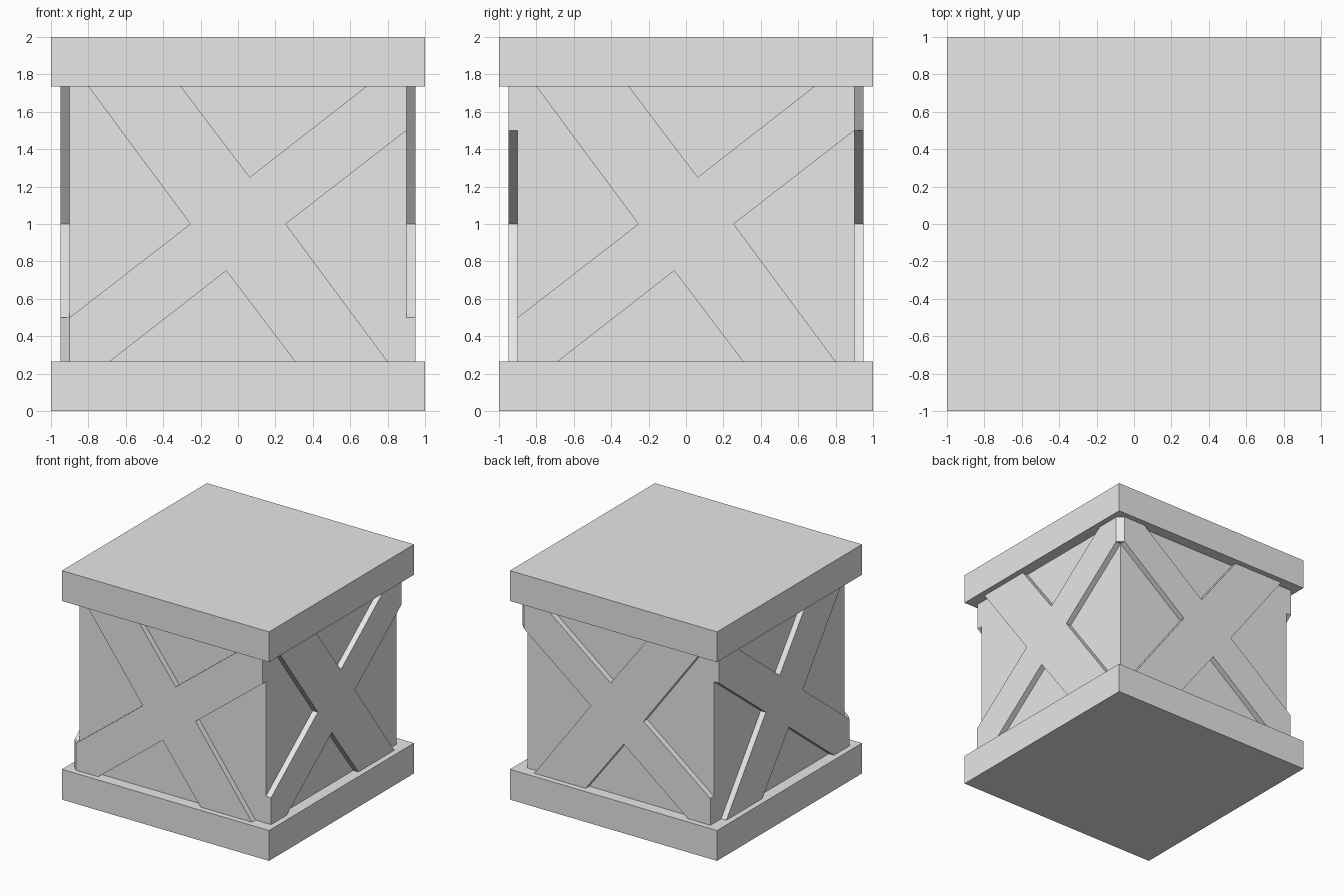
import bpy
import bmesh
from mathutils import Matrix, Vector

old = bpy.data.objects.get("Cube")
if old:
    bpy.data.objects.remove(old, do_unlink=True)

CORE, FACE = 0.9, 0.95        # core half width, outer face of the braces
LOW, HIGH = 0.265, 1.735      # gap between the two slabs

grey = bpy.data.materials.new("plain grey")
grey.use_nodes = True
grey.diffuse_color = (0.8, 0.8, 0.8, 1)
grey.node_tree.nodes["Principled BSDF"].inputs["Base Color"].default_value = (0.8, 0.8, 0.8, 1)


def add_object(name, bm):
    bmesh.ops.recalc_face_normals(bm, faces=bm.faces)
    mesh = bpy.data.meshes.new(name)
    bm.to_mesh(mesh)
    bm.free()
    mesh.materials.append(grey)
    obj = bpy.data.objects.new(name, mesh)
    bpy.context.collection.objects.link(obj)
    return obj


def add_block(name, half, z0, z1):
    bm = bmesh.new()
    size = Matrix.Diagonal((2 * half, 2 * half, z1 - z0, 1))
    bmesh.ops.create_cube(bm, size=1, matrix=Matrix.Translation((0, 0, (z0 + z1) / 2)) @ size)
    add_object(name, bm)


def add_prism(name, points, offset):
    bm = bmesh.new()
    face = bm.faces.new([bm.verts.new(p) for p in points])
    extruded = bmesh.ops.extrude_face_region(bm, geom=[face], use_keep_orig=True)
    moved = [v for v in extruded["geom"] if isinstance(v, bmesh.types.BMVert)]
    bmesh.ops.translate(bm, verts=moved, vec=Vector(offset))
    add_object(name, bm)


# Slabs and core
add_block("bottom_slab", 1, 0, LOW)
add_block("top_slab", 1, HIGH, 2)
add_block("core", CORE, LOW, HIGH)

# Crossed braces: half the outline, the rest by a half turn about the centre
half = [(-CORE, 0.5), (-0.255, 1), (-0.8, HIGH), (-0.305, HIGH),
        (0.063, 1.25), (0.685, HIGH), (CORE, HIGH)]
cross = half + [(-u, 2 - z) for u, z in half]
depth = FACE - CORE
for name, s in (("front", -1), ("back", 1)):
    add_prism(name + "_cross", [(u, s * CORE, z) for u, z in cross], (0, s * depth, 0))
for name, s in (("right", -1), ("left", 1)):
    add_prism(name + "_cross", [(s * CORE, u, z) for u, z in cross], (s * depth, 0, 0))

# Bevelled corners where neighbouring braces meet
for name, s, z0, z1 in (("back_left", 1, 1.5, HIGH), ("front_right", -1, LOW, 0.5)):
    corner = [(s * CORE, s * CORE, z0), (s * FACE, s * CORE, z0), (s * CORE, s * FACE, z0)]
    add_prism(name + "_corner", corner, (0, 0, z1 - z0))
